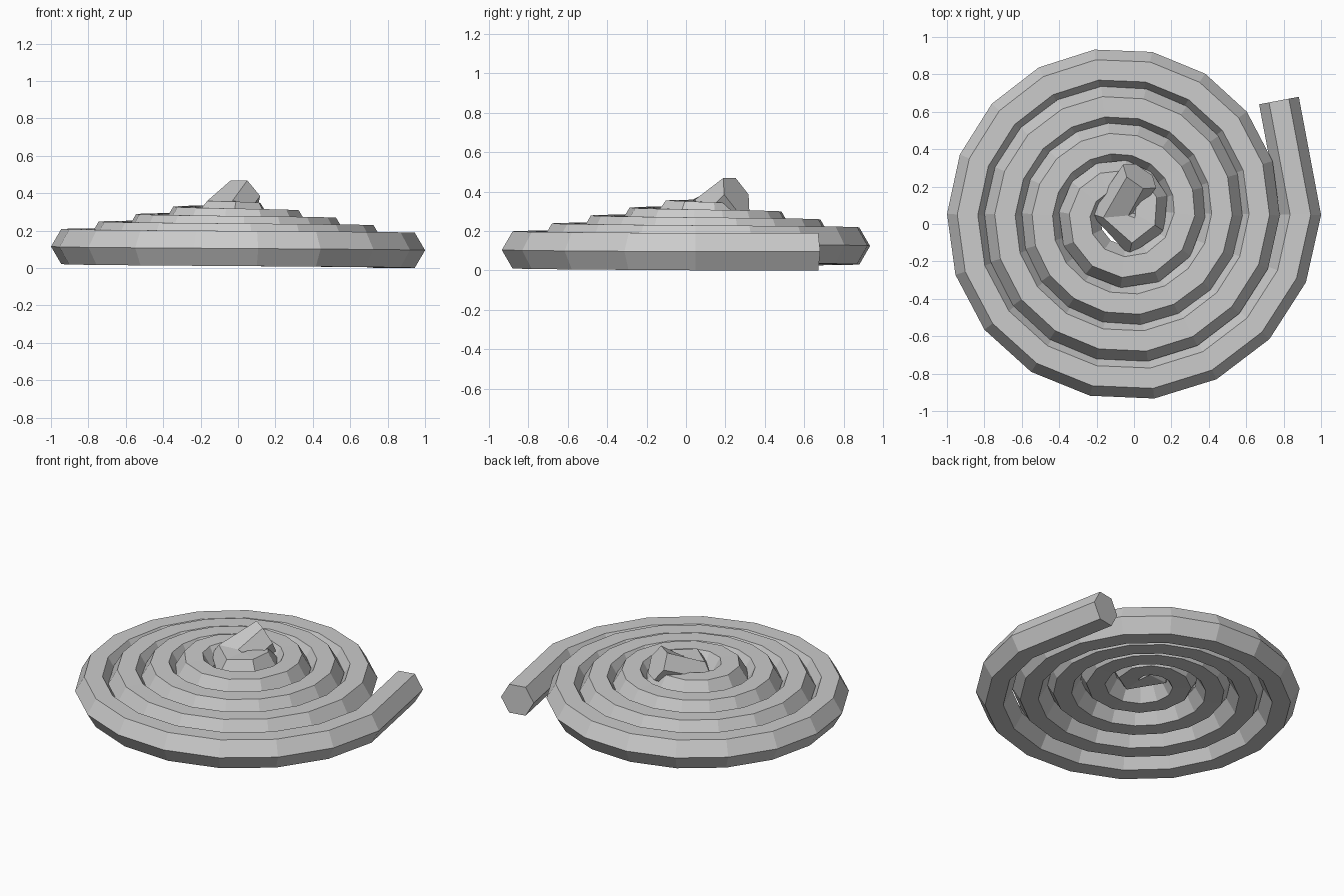
import bpy, bmesh, math
from mathutils import Vector

cube = bpy.data.objects.get("Cube")
if cube:
    bpy.data.objects.remove(cube, do_unlink=True)

# Plain grey clay
grey = bpy.data.materials.new("grey")
grey.use_nodes = True
colour = (0.6, 0.6, 0.6, 1)
grey.diffuse_color = colour
grey.node_tree.nodes["Principled BSDF"].inputs["Base Color"].default_value = colour

CENTRE = Vector((-0.06, 0.05, 0.095))
HALF_WIDTH, HALF_HEIGHT = 0.108, 0.094


def spiral(t):
    """Point after t clockwise turns, winding inwards and slowly rising."""
    a = -math.tau * t
    r = 0.93 - 0.2 * t + 0.02 * max(0, 1 - 4 * t)
    return CENTRE + Vector((r * math.cos(a), r * math.sin(a), 0.04 * t))


# Path: straight tail, flat spiral with coarser inner turns, raised tip
path = [Vector((0.775, 0.66, 0.095))]
t = 0
while t < 4.25:
    path.append(spiral(t))
    t += 1 / 18 if t < 2.95 else 1 / 12 if t < 3.9 else 1 / 8
path += [Vector((-0.1, 0.07, 0.27)), Vector((0.03, 0.255, 0.385))]

# Hexagonal section with a flat top and bottom
section = [(math.cos(k * math.pi / 3) * HALF_WIDTH,
            math.sin(k * math.pi / 3) / math.sin(math.pi / 3) * HALF_HEIGHT)
           for k in range(6)]

bm = bmesh.new()
rings = []
for i, p in enumerate(path):
    before = (p - path[i - 1]).normalized() if i else None
    after = (path[i + 1] - p).normalized() if i + 1 < len(path) else None
    tangent = ((before or after) + (after or before)).normalized()
    side = tangent.cross(Vector((0, 0, 1))).normalized()
    up = side.cross(tangent)
    miter = min(1.25, 1 / max(0.1, tangent.dot(after or before)))
    rings.append([bm.verts.new(p + side * x * miter + up * z) for x, z in section])

for a, b in zip(rings, rings[1:]):
    for k in range(6):
        n = (k + 1) % 6
        bm.faces.new((a[k], a[n], b[n], b[k]))
bm.faces.new(rings[0])
bm.faces.new(rings[-1])
bmesh.ops.recalc_face_normals(bm, faces=bm.faces)

mesh = bpy.data.meshes.new("coil")
bm.to_mesh(mesh)
bm.free()
mesh.materials.append(grey)
coil = bpy.data.objects.new("coil", mesh)
bpy.context.collection.objects.link(coil)
